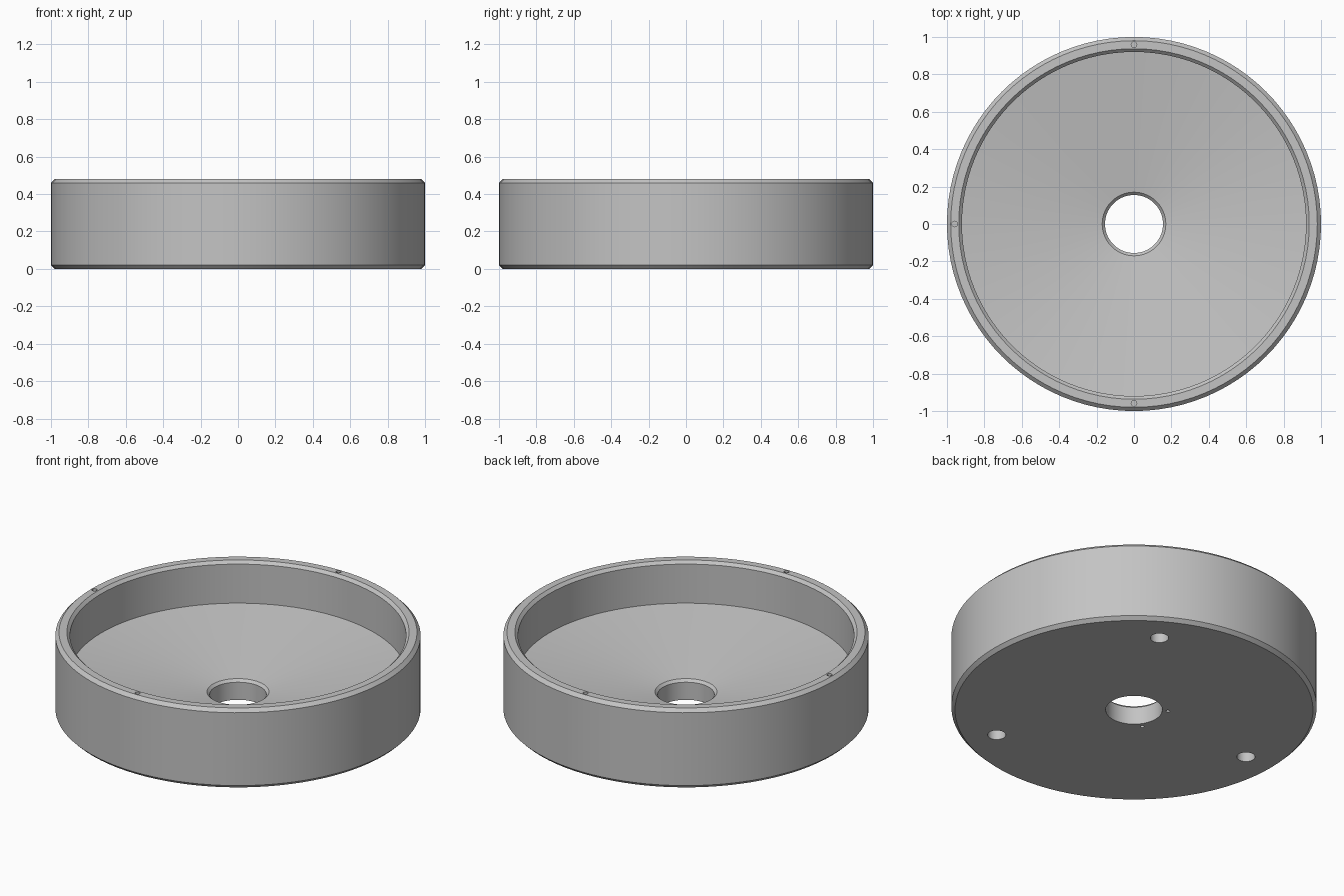
import bpy, bmesh
from math import cos, sin, pi, radians
from mathutils import Vector

default = bpy.data.objects.get("Cube")
if default:
    bpy.data.objects.remove(default, do_unlink=True)

SIDES = 96
HEIGHT = 0.48


def make_material(name, rgb):
    mat = bpy.data.materials.new(name)
    mat.use_nodes = True
    colour = (*rgb, 1)
    mat.diffuse_color = colour
    mat.node_tree.nodes["Principled BSDF"].inputs["Base Color"].default_value = colour
    return mat


def make_object(name, bm):
    bmesh.ops.recalc_face_normals(bm, faces=bm.faces)
    mesh = bpy.data.meshes.new(name)
    bm.to_mesh(mesh)
    bm.free()
    obj = bpy.data.objects.new(name, mesh)
    bpy.context.collection.objects.link(obj)
    return obj


def lathe(name, profile):
    """Revolve a closed (radius, height) profile around z."""
    bm = bmesh.new()
    verts = [bm.verts.new((r, 0, z)) for r, z in profile]
    edges = [bm.edges.new((v, verts[i - 1])) for i, v in enumerate(verts)]
    bmesh.ops.spin(bm, geom=verts + edges, cent=(0, 0, 0), axis=(0, 0, 1),
                   angle=2 * pi, steps=SIDES, use_merge=True)
    bmesh.ops.remove_doubles(bm, verts=bm.verts, dist=1e-5)
    return make_object(name, bm)


def drill(target, name, ring_radius, degrees, radius, z_low, z_high, sides):
    """Cut one round blind hole per angle into the target."""
    bm = bmesh.new()
    for angle in map(radians, degrees):
        made = bmesh.ops.create_cone(bm, cap_ends=True, segments=sides, radius1=radius,
                                     radius2=radius, depth=z_high - z_low)
        place = Vector((ring_radius * cos(angle), ring_radius * sin(angle), (z_low + z_high) / 2))
        bmesh.ops.translate(bm, verts=made["verts"], vec=place)
    cutter = make_object(name, bm)
    cutter.hide_render = True
    cut = target.modifiers.new(name, "BOOLEAN")
    cut.operation = "DIFFERENCE"
    cut.solver = "EXACT"
    cut.object = cutter
    return cutter


# Round dish: chamfered wall, sloping floor and central drain
dish = lathe("dish_body", [
    (0.155, 0), (0.98, 0), (1, 0.02),
    (1, HEIGHT - 0.02), (0.98, HEIGHT), (0.937, HEIGHT), (0.92, HEIGHT - 0.017),
    (0.92, 0.227), (0.17, 0.121), (0.155, 0.106),
])
dish.data.materials.append(make_material("plain_grey", (0.55, 0.55, 0.55)))

# Holes in the rim, foot sockets and pilot holes underneath
cutters = [
    drill(dish, "rim_holes", 0.959, (90, 180, 270), 0.015, HEIGHT - 0.05, HEIGHT + 0.05, 16),
    drill(dish, "foot_sockets", 0.8, (60, 180, 300), 0.05, -0.05, 0.1, 32),
    drill(dish, "pilot_holes", 0.186, (144, 216), 0.011, -0.05, 0.06, 16),
]

# Bake the cuts and drop the cutters
graph = bpy.context.evaluated_depsgraph_get()
graph.update()
dish_mesh = bpy.data.meshes.new_from_object(dish.evaluated_get(graph))
dish.modifiers.clear()
dish.data = dish_mesh
for cutter in cutters:
    bpy.data.objects.remove(cutter, do_unlink=True)

# Smooth walls with sharp chamfer edges
bpy.ops.object.select_all(action="DESELECT")
dish.select_set(True)
bpy.context.view_layer.objects.active = dish
bpy.ops.object.shade_smooth_by_angle(angle=radians(25))
